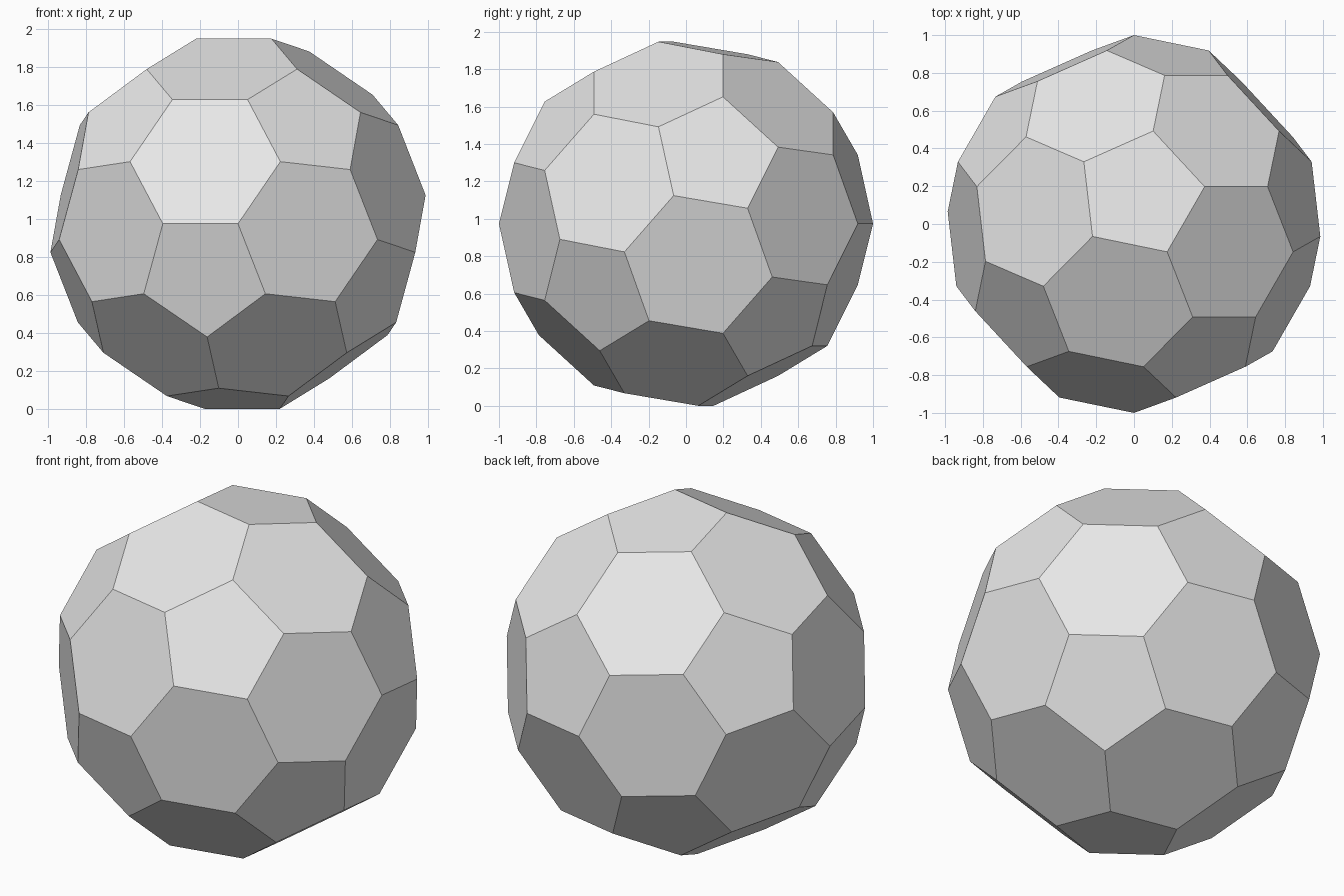
import bpy
import bmesh
from math import radians
from mathutils import Matrix, Vector

cube = bpy.data.objects.get("Cube")
if cube:
    bpy.data.objects.remove(cube, do_unlink=True)

# Single flat material
grey = bpy.data.materials.new("light grey")
grey.use_nodes = True
colour = (0.8, 0.8, 0.8, 1)
grey.diffuse_color = colour
grey.node_tree.nodes["Principled BSDF"].inputs["Base Color"].default_value = colour

# Regular icosahedron to be truncated
ico = bmesh.new()
bmesh.ops.create_icosphere(ico, subdivisions=1, radius=1)
ico.faces.ensure_lookup_table()


def third(a, b):
    """Point a third of the way from corner a to corner b."""
    return a.lerp(b, 1 / 3)


# Cutting every edge in thirds gives the corners of the panelled ball
corners = []
for edge in ico.edges:
    a, b = (v.co for v in edge.verts)
    corners += [third(a, b), third(b, a)]

# Orientation: one corner straight ahead, its seam level to the right,
# a pentagon panel below the seam
tip, b, c = (v.co.copy() for v in ico.faces[0].verts)
for b, c in ((b, c), (c, b)):
    p, q = third(tip, b), third(tip, c)
    back = -p.normalized()
    side = p - q
    side = (side - side.dot(back) * back).normalized()
    up = side.cross(back)
    if up.dot(tip) < 0:
        break
turn = Matrix((side, back, up)) * (1 / p.length)
ico.free()

# Panelled ball: hull of the corners with coplanar triangles merged
ball = bmesh.new()
for co in corners:
    ball.verts.new(turn @ co)
bmesh.ops.convex_hull(ball, input=ball.verts[:])
bmesh.ops.dissolve_limit(ball, angle_limit=radians(2), verts=ball.verts[:], edges=ball.edges[:])
bmesh.ops.recalc_face_normals(ball, faces=ball.faces[:])

# Rest the lowest corner on the ground
lowest = min(v.co.z for v in ball.verts)
bmesh.ops.translate(ball, verts=ball.verts[:], vec=Vector((0, 0, -lowest)))

mesh = bpy.data.meshes.new("panelled_ball")
ball.to_mesh(mesh)
ball.free()
mesh.materials.append(grey)
bpy.context.collection.objects.link(bpy.data.objects.new("panelled_ball", mesh))
